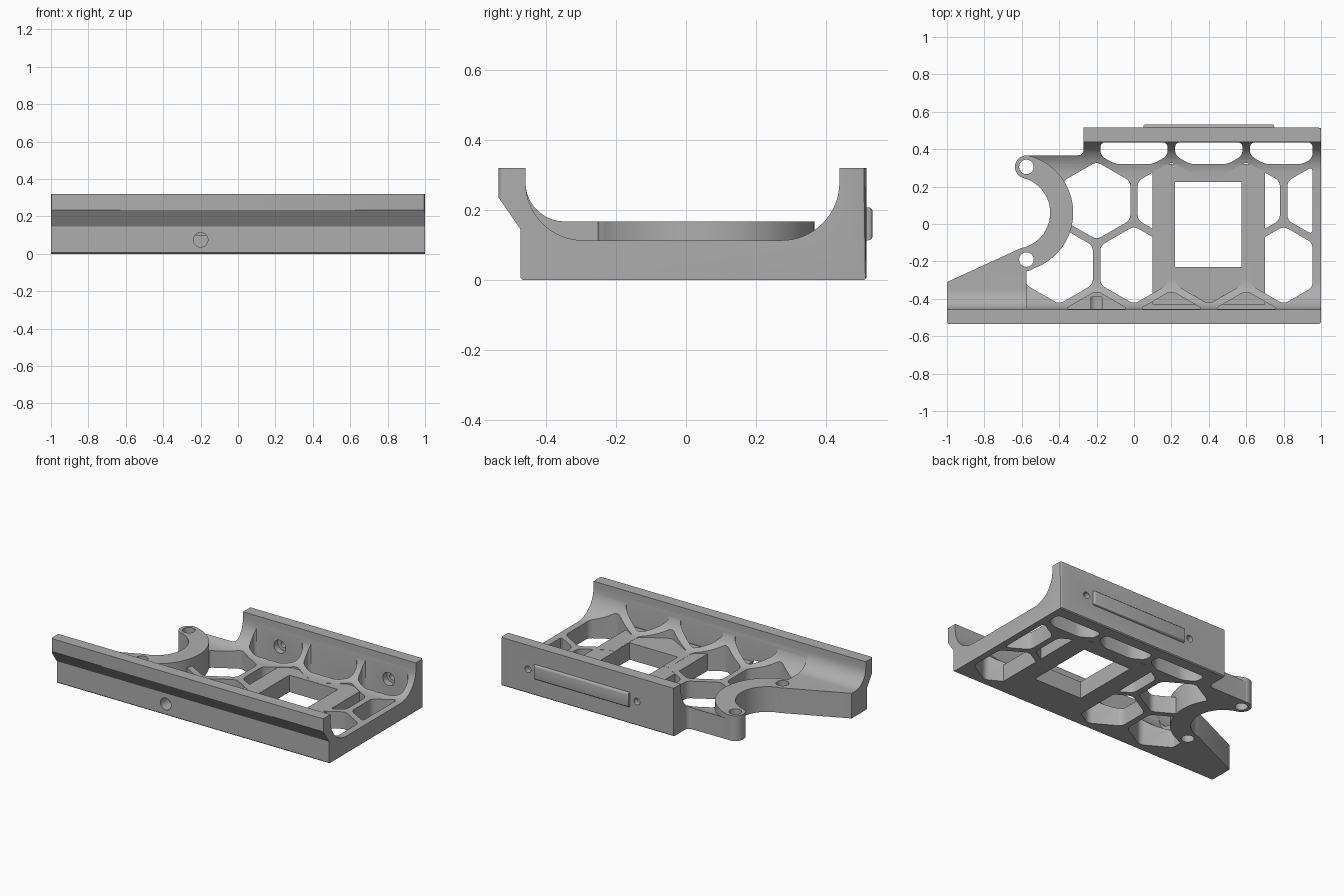
import bpy
import bmesh
from math import cos, sin, radians, pi
from mathutils import Vector

cube = bpy.data.objects.get("Cube")
if cube:
    bpy.data.objects.remove(cube, do_unlink=True)

GREY = (0.42, 0.42, 0.42, 1)
mat = bpy.data.materials.new("matte grey")
mat.use_nodes = True
mat.diffuse_color = GREY
mat.node_tree.nodes["Principled BSDF"].inputs["Base Color"].default_value = GREY

WALL, FLOOR, RAISED = 0.32, 0.113, 0.167


def arc(cx, cy, r, a0, a1, n=16):
    return [(cx + r * cos(radians(a0 + (a1 - a0) * i / n)),
             cy + r * sin(radians(a0 + (a1 - a0) * i / n))) for i in range(n + 1)]


def circle(cx, cy, r, n=32):
    return arc(cx, cy, r, 0, 360, n)[:-1]


def prism(name, pts, axis, lo, hi, rounding=0.0, pick=None):
    """Extrude a 2D outline along an axis; optionally round the chosen edges."""
    place = {"x": lambda a, b, t: (t, a, b),
             "y": lambda a, b, t: (a, t, b),
             "z": lambda a, b, t: (a, b, t)}[axis]
    bm = bmesh.new()
    ends = [[bm.verts.new(place(a, b, t)) for a, b in pts] for t in (lo, hi)]
    bm.faces.new(ends[0])
    bm.faces.new(ends[1])
    for i in range(len(pts)):
        j = (i + 1) % len(pts)
        bm.faces.new((ends[0][i], ends[0][j], ends[1][j], ends[1][i]))
    bmesh.ops.recalc_face_normals(bm, faces=bm.faces)
    if rounding:
        bmesh.ops.bevel(bm, geom=[e for e in bm.edges if pick(e)], offset=rounding,
                        segments=3, profile=0.5, affect="EDGES")
    mesh = bpy.data.meshes.new(name)
    bm.to_mesh(mesh)
    bm.free()
    mesh.materials.append(mat)
    obj = bpy.data.objects.new(name, mesh)
    bpy.context.collection.objects.link(obj)
    return obj


def box(x0, x1, y0, y1):
    return [(x0, y0), (x1, y0), (x1, y1), (x0, y1)]


def upright(e):
    d = e.verts[0].co - e.verts[1].co
    return abs(d.z) > 0.01 and abs(d.x) + abs(d.y) < 1e-5


def activate(obj):
    bpy.ops.object.select_all(action="DESELECT")
    obj.select_set(True)
    bpy.context.view_layer.objects.active = obj


def cut(targets, cutter):
    cutter.hide_render = True
    for obj in targets:
        activate(obj)
        mod = obj.modifiers.new("cut", "BOOLEAN")
        mod.operation, mod.solver, mod.object = "DIFFERENCE", "EXACT", cutter
        bpy.ops.object.modifier_apply(modifier=mod.name)
    bpy.data.objects.remove(cutter, do_unlink=True)


def clip(pts, axis, limit, sign):
    """Keep the part of an outline where sign * coordinate < sign * limit."""
    out = []
    for p, q in zip(pts, pts[1:] + pts[:1]):
        dp, dq = sign * (p[axis] - limit), sign * (q[axis] - limit)
        if dp <= 0:
            out.append(p)
        if dp * dq < 0:
            out.append(tuple(Vector(p).lerp(Vector(q), dp / (dp - dq))))
    return out


# Cradle: floor with two walls and curved inner corners
section = [(-0.473, 0.006), (-0.467, 0), (0.509, 0), (0.515, 0.006), (0.515, WALL), (0.438, WALL)]
section += arc(0.273, 0.278, 0.165, 0, -90) + arc(-0.293, 0.278, 0.165, -90, -180)
section += [(-0.458, WALL), (-0.535, WALL), (-0.535, 0.235), (-0.473, 0.145)]
body = prism("cradle_body", section, "x", -1, 1, 0.015,
             lambda e: upright(e) and (e.verts[0].co.y < -0.5 or e.verts[0].co.y > 0.5))

# Raised foot at the long end of the front wall
foot_section = [(-0.46, 0), (-0.46, 0.278)] + arc(-0.347, 0.278, 0.111, 180, 270)
foot = prism("raised_foot", foot_section + [(0, RAISED), (0, 0)], "x", -1, -0.575)

# Open corner beside the foot
corner = [(-1.1, -0.356), (-0.6, -0.127), (-0.575, 0.365), (-0.3, 0.367)]
corner += arc(-0.3, 0.397, 0.03, -90, 0, 6) + [(-0.27, 0.7), (-1.1, 0.7)]
cut([body, foot], prism("corner_cutter", corner, "z", -0.2, 0.6))

# Honeycomb openings; the front row is only pocketed
rows = [(0.125, (-0.2, 0.2, 0.6, 1.0), -0.1), (-0.22, (-0.4, 0, 0.4, 0.8), -0.1),
        (0.47, (0, 0.4, 0.8), -0.1), (-0.565, (-0.2, 0.2, 0.6), 0.1)]
for cy, centres, base in rows:
    for cx in centres:
        hexagon = [(cx + 0.208 * sin(k * pi / 3), cy + 0.208 * cos(k * pi / 3)) for k in range(6)]
        hexagon = clip(hexagon, 0, 0.955, 1)
        hexagon = clip(clip(hexagon, 1, 0.437, 1), 1, -0.455, -1)
        if cy > 0.4:
            hexagon = clip(hexagon, 1, 0.32, -1)
        cut([body], prism("honeycomb_cutter", hexagon, "z", base, 0.6, 0.025, upright))

# Rectangular frame in the floor
frame = prism("floor_frame", box(0.1, 0.7, -0.43, 0.32), "z", 0, FLOOR - 0.001)
cut([body, frame], prism("window_cutter", box(0.22, 0.575, -0.23, 0.225), "z", -0.1, 0.6))

# Curved bracket with two screw bosses
RING = (-0.64, 0.06)
ring = prism("curved_bracket", arc(*RING, 0.315, -75, 75, 40) + arc(*RING, 0.192, 75, -75, 40),
             "z", 0, RAISED)
bosses = [prism("screw_boss", circle(-0.575, y, 0.0615), "z", 0, RAISED) for y in (0.305, -0.19)]
activate(ring)
for boss in bosses:
    mod = ring.modifiers.new("join", "BOOLEAN")
    mod.operation, mod.solver, mod.object = "UNION", "EXACT", boss
    bpy.ops.object.modifier_apply(modifier=mod.name)
    bpy.data.objects.remove(boss, do_unlink=True)
cut([body, foot], prism("bracket_cutter", circle(*RING, 0.192, 64), "z", -0.1, 0.6))
for y in (0.305, -0.19):
    cut([body, foot, ring], prism("boss_hole_cutter", circle(-0.575, y, 0.039), "z", -0.1, 0.6))
bevel = ring.modifiers.new("soft_edge", "BEVEL")
bevel.width, bevel.segments, bevel.limit_method = 0.008, 2, "ANGLE"
bevel.angle_limit = radians(50)

# Back wall screw holes with counterbores, and the front wall hole
for x in (0, 0.8):
    cut([body], prism("screw_cutter", circle(x, 0.16, 0.022), "y", 0.3, 0.7))
    cut([body], prism("counterbore_cutter", circle(x, 0.16, 0.043), "y", 0.3, 0.48))
cut([body], prism("front_hole_cutter", circle(-0.2, 0.075, 0.039), "y", -0.7, -0.39))

# Raised strip on the back wall
strip = prism("back_strip", box(0.05, 0.75, 0.113, 0.207), "y", 0.505, 0.533, 0.012,
              lambda e: min(v.co.y for v in e.verts) > 0.53)

for obj in (body, foot, frame, ring, strip):
    activate(obj)
    bpy.ops.object.shade_smooth_by_angle(angle=radians(30))
